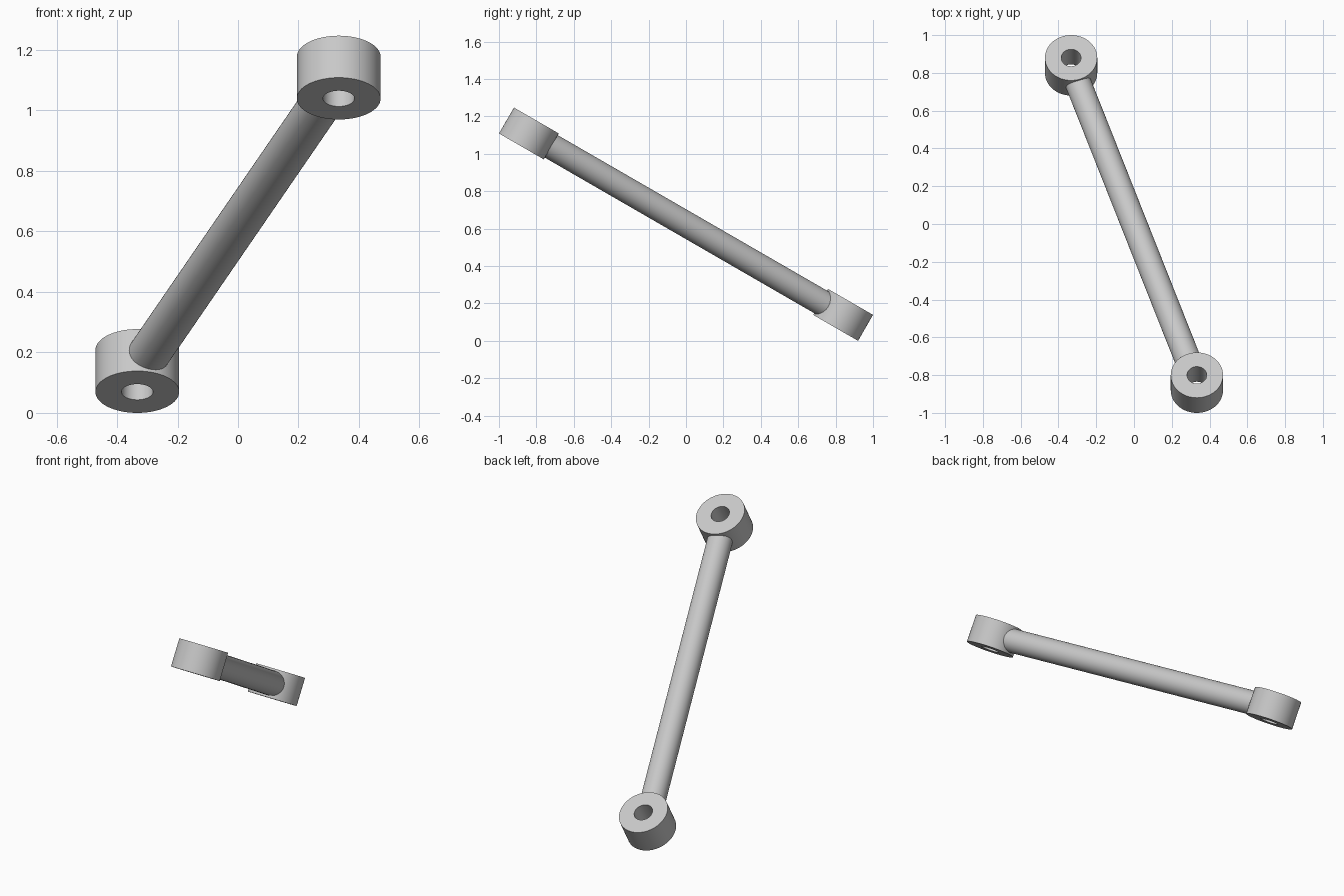
import bpy
import bmesh
from math import radians, tau
from mathutils import Vector, Matrix

cube = bpy.data.objects.get("Cube")
if cube:
    bpy.data.objects.remove(cube, do_unlink=True)

EYE_RADIUS, HOLE_RADIUS, EYE_HEIGHT = 0.1385, 0.052, 0.16
ROD_RADIUS = EYE_RADIUS / 2
TILT = radians(-30)
UPPER = Vector((0.333, -0.84, 1.1085))
LOWER = Vector((-0.333, 0.84, 0.1385))

steel = bpy.data.materials.new("grey steel")
steel.use_nodes = True
colour = (0.58, 0.58, 0.58, 1)
steel.diffuse_color = colour
steel.node_tree.nodes["Principled BSDF"].inputs["Base Color"].default_value = colour


def lathe(name, profile, closed, matrix):
    """Turn a profile of (radius, height) points around z, then place it."""
    bm = bmesh.new()
    verts = [bm.verts.new((r, 0, h)) for r, h in profile]
    edges = [bm.edges.new(pair) for pair in zip(verts, verts[1:])]
    if closed:
        edges.append(bm.edges.new((verts[-1], verts[0])))
    bmesh.ops.spin(bm, geom=verts + edges, axis=(0, 0, 1), cent=(0, 0, 0),
                   angle=tau, steps=64, use_duplicate=False)
    bmesh.ops.remove_doubles(bm, verts=bm.verts, dist=0.0001)
    bmesh.ops.recalc_face_normals(bm, faces=bm.faces)
    mesh = bpy.data.meshes.new(name)
    bm.to_mesh(mesh)
    bm.free()
    mesh.materials.append(steel)
    obj = bpy.data.objects.new(name, mesh)
    obj.matrix_world = matrix
    bpy.context.collection.objects.link(obj)
    bpy.ops.object.select_all(action="DESELECT")
    obj.select_set(True)
    bpy.context.view_layer.objects.active = obj
    bpy.ops.object.shade_smooth_by_angle(angle=radians(30))
    return obj


# Pierced end eyes, tilted so that the rod lies in their plane
h = EYE_HEIGHT / 2
ring = [(HOLE_RADIUS, -h), (EYE_RADIUS, -h), (EYE_RADIUS, h), (HOLE_RADIUS, h)]
for name, centre in (("upper_eye", UPPER), ("lower_eye", LOWER)):
    lathe(name, ring, True, Matrix.Translation(centre) @ Matrix.Rotation(TILT, 4, "X"))

# Connecting rod, its ends buried in the eye walls
span = UPPER - LOWER
half = span.length / 2 - 0.1
rod = [(0, -half), (ROD_RADIUS, -half), (ROD_RADIUS, half), (0, half)]
turn = span.to_track_quat("Z", "Y").to_matrix().to_4x4()
lathe("connecting_rod", rod, False, Matrix.Translation((UPPER + LOWER) / 2) @ turn)
